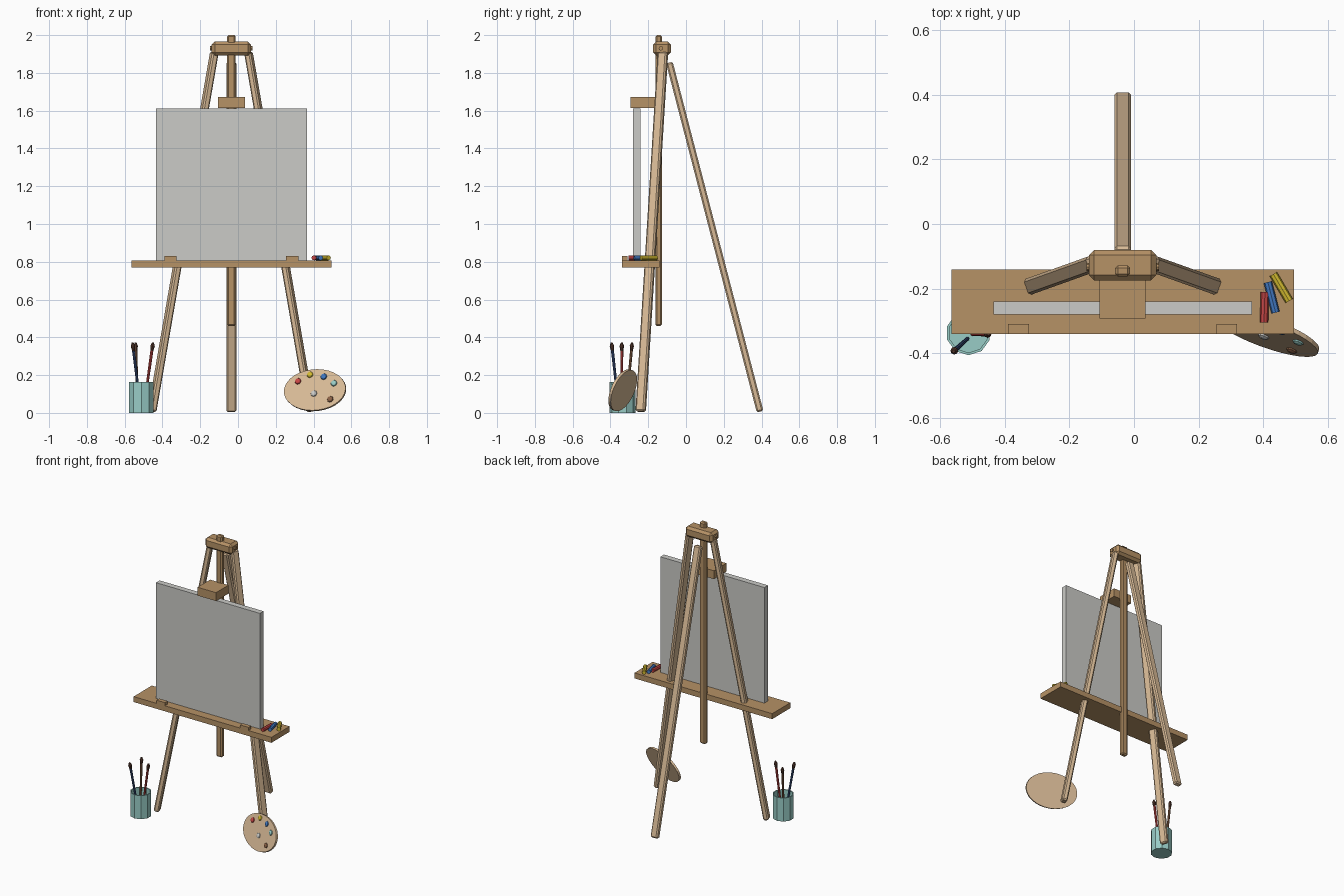
import bpy, bmesh, math
from mathutils import Matrix, Vector

if "Cube" in bpy.data.objects:
    bpy.data.objects.remove(bpy.data.objects["Cube"], do_unlink=True)


def material(name, *srgb):
    rgb = [((c / 255 + 0.055) / 1.055) ** 2.4 for c in srgb]
    m = bpy.data.materials.new(name)
    m.use_nodes = True
    m.diffuse_color = (*rgb, 1)
    m.node_tree.nodes["Principled BSDF"].inputs["Base Color"].default_value = (*rgb, 1)
    return m


PALE = material("pale wood", 216, 186, 150)
WOOD = material("mid wood", 182, 146, 102)
CANVAS = material("canvas grey", 203, 203, 199)
TEAL = material("teal", 152, 204, 198)
RED = material("red", 200, 70, 68)
BLUE = material("blue", 66, 122, 196)
YELLOW = material("yellow", 212, 188, 48)
NAVY = material("dark blue", 58, 82, 130)
BROWN = material("brown", 140, 98, 70)
BRISTLE = material("bristle brown", 88, 58, 46)


def make(name, bm, mat, matrix=Matrix(), bevel=0):
    """Turn a bmesh into an object, optionally chamfered."""
    if bevel:
        bmesh.ops.bevel(bm, geom=bm.edges[:], offset=bevel, segments=1, affect='EDGES')
    me = bpy.data.meshes.new(name)
    bm.to_mesh(me)
    bm.free()
    me.materials.append(mat)
    ob = bpy.data.objects.new(name, me)
    ob.matrix_world = matrix
    bpy.context.collection.objects.link(ob)
    return ob


def box(name, lo, hi, mat, bevel=0):
    lo, hi = Vector(lo), Vector(hi)
    bm = bmesh.new()
    bmesh.ops.create_cube(bm, size=1)
    bmesh.ops.scale(bm, vec=hi - lo, verts=bm.verts)
    bmesh.ops.translate(bm, vec=(lo + hi) / 2, verts=bm.verts)
    return make(name, bm, mat, bevel=bevel)


def along(p, q):
    """Matrix at the midpoint of p-q with local z along it, plus the length."""
    p, q = Vector(p), Vector(q)
    d = q - p
    return Matrix.Translation((p + q) / 2) @ d.to_track_quat('Z', 'Y').to_matrix().to_4x4(), d.length


def bar(name, p, q, width, depth, mat):
    m, length = along(p, q)
    bm = bmesh.new()
    bmesh.ops.create_cube(bm, size=1)
    bmesh.ops.scale(bm, vec=(width, depth, length), verts=bm.verts)
    return make(name, bm, mat, m, bevel=0.008)


def rod(name, p, q, r1, r2, mat, sides=8):
    m, length = along(p, q)
    bm = bmesh.new()
    bmesh.ops.create_cone(bm, cap_ends=True, segments=sides, radius1=r1, radius2=r2, depth=length)
    return make(name, bm, mat, m)


CX = -0.035  # centre line of the easel

# Frame: three legs, mast and head block
for side, s in (("right", -1), ("left", 1)):
    bar(f"front_leg_{side}", (CX + s * 0.42, -0.24, 0.007), (CX + s * 0.09, -0.122, 1.91),
        0.052, 0.036, PALE)
    rod(f"head_bolt_{side}", (CX + s * 0.09, -0.133, 1.93), (CX + s * 0.112, -0.133, 1.93),
        0.012, 0.012, WOOD)
bar("rear_leg", (CX, 0.392, 0.007), (CX, -0.088, 1.855), 0.052, 0.036, PALE)
box("mast", (CX - 0.023, -0.162, 0.46), (CX + 0.023, -0.128, 2.0), WOOD, 0.008)
box("head_block", (CX - 0.104, -0.174, 1.892), (CX + 0.104, -0.08, 1.965), WOOD, 0.016)

# Tray, stops, canvas and top clamp
box("tray", (-0.565, -0.34, 0.77), (0.495, -0.14, 0.808), WOOD)
for side, s in (("right", -1), ("left", 1)):
    x = CX + s * 0.322
    box(f"tray_stop_{side}", (x - 0.032, -0.34, 0.808), (x + 0.032, -0.31, 0.83), WOOD)
box("canvas", (-0.435, -0.28, 0.808), (0.365, -0.24, 1.612), CANVAS)
box("top_clamp", (CX - 0.071, -0.293, 1.615), (CX + 0.071, -0.155, 1.673), WOOD)

# Paint sticks on the tray
for name, a, b, mat in (("red", (0.402, -0.305), (0.405, -0.21), RED),
                        ("blue", (0.438, -0.274), (0.414, -0.18), BLUE),
                        ("yellow", (0.48, -0.238), (0.431, -0.155), YELLOW)):
    rod(f"paint_stick_{name}", (*a, 0.821), (*b, 0.821), 0.013, 0.013, mat)

# Open cup
bm = bmesh.new()
bmesh.ops.create_cone(bm, cap_ends=True, segments=10, radius1=0.069, radius2=0.069, depth=0.163)
bmesh.ops.delete(bm, geom=[f for f in bm.faces if f.normal.z > 0.5], context='FACES_ONLY')
cup = make("brush_cup", bm, TEAL, Matrix.Translation((-0.512, -0.337, 0.0815)))
wall = cup.modifiers.new("wall", 'SOLIDIFY')
wall.thickness, wall.offset = 0.008, -1

# Brushes with dark bristle heads
for name, foot, tip, mat in (("blue", (-0.515, -0.355, 0.015), (-0.558, -0.394, 0.372), NAVY),
                             ("red", (-0.5, -0.34, 0.015), (-0.45, -0.34, 0.372), RED),
                             ("brown", (-0.53, -0.318, 0.015), (-0.542, -0.285, 0.372), BROWN)):
    foot, tip = Vector(foot), Vector(tip)
    neck, belly = foot.lerp(tip, 0.88), foot.lerp(tip, 0.95)
    rod(f"brush_handle_{name}", foot, neck, 0.006, 0.008, mat)
    rod(f"bristle_base_{name}", neck, belly, 0.008, 0.012, BRISTLE)
    rod(f"bristle_tip_{name}", belly, tip, 0.012, 0.005, BRISTLE)

# Oval palette leaning on the left leg; local z is its front
lean = (Matrix.Translation((0.408, -0.335, 0.12)) @ Matrix.Rotation(math.radians(-20), 4, 'Z')
        @ Matrix.Rotation(math.radians(70), 4, 'X'))
bm = bmesh.new()
bmesh.ops.create_cone(bm, cap_ends=True, segments=32, radius1=1, radius2=1, depth=0.014)
bmesh.ops.scale(bm, vec=(0.173, 0.116, 1), verts=bm.verts)
make("palette", bm, PALE, lean)

# Paint dabs
for name, x, y, mat in (("red", -0.1, 0.048, RED), ("yellow", -0.037, 0.085, YELLOW),
                        ("blue", 0.042, 0.074, BLUE), ("teal", 0.104, 0.037, TEAL),
                        ("white", -0.002, -0.021, CANVAS), ("brown", 0.094, -0.053, BROWN)):
    bm = bmesh.new()
    bmesh.ops.create_uvsphere(bm, u_segments=8, v_segments=6, radius=0.018)
    bmesh.ops.scale(bm, vec=(1, 1, 0.5), verts=bm.verts)
    make(f"paint_dab_{name}", bm, mat, lean @ Matrix.Translation((x, y, 0.007)))
